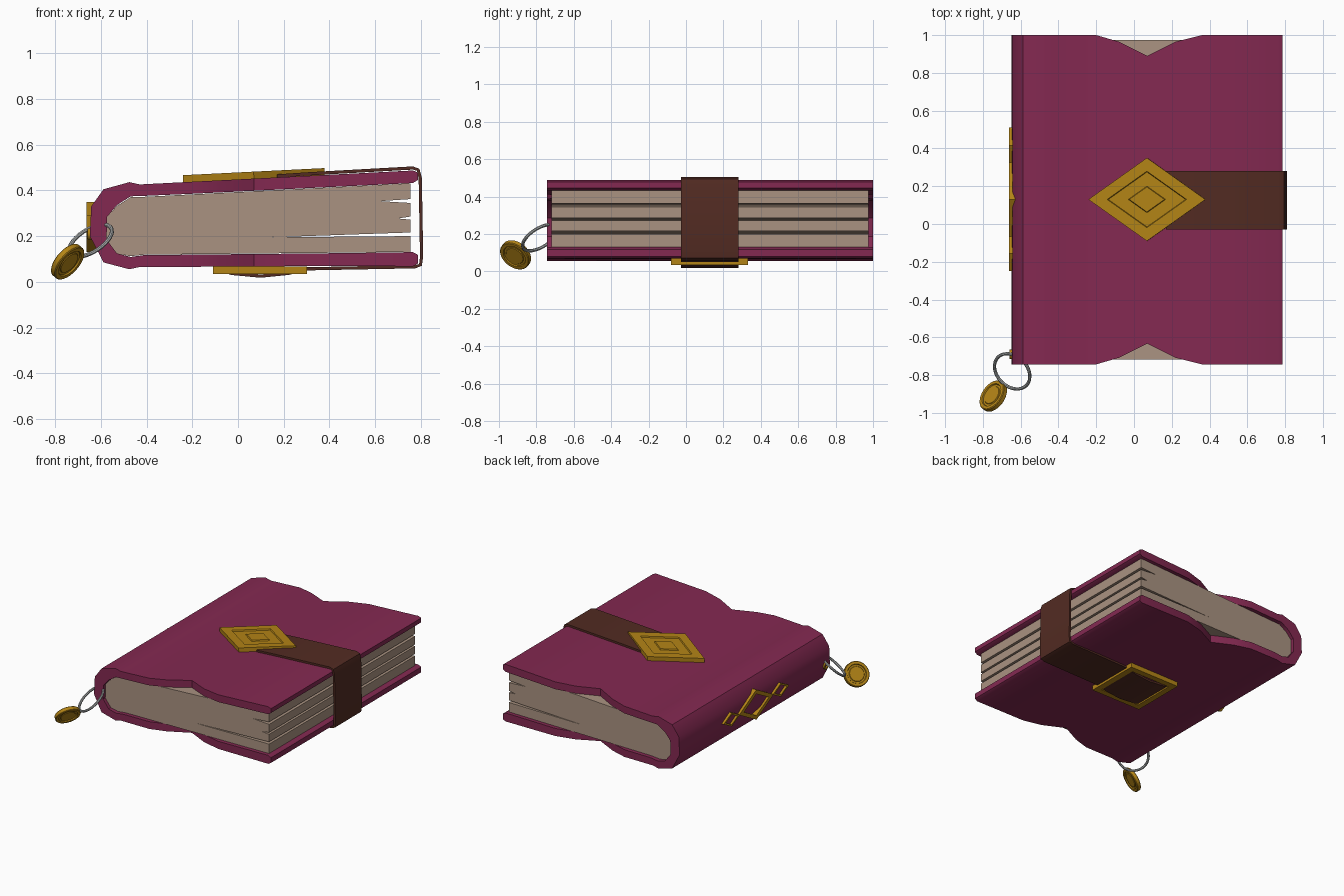
import bpy, bmesh
from math import pi, cos, sin
from mathutils import Vector, Matrix

if "Cube" in bpy.data.objects:
    bpy.data.objects.remove(bpy.data.objects["Cube"])


def material(name, rgb):
    m = bpy.data.materials.new(name)
    m.diffuse_color = (*rgb, 1)
    m.use_nodes = True
    m.node_tree.nodes["Principled BSDF"].inputs["Base Color"].default_value = m.diffuse_color
    return m


CLOTH = material("cover_cloth", (0.23, 0.022, 0.083))
PAPER = material("paper", (0.40, 0.29, 0.22))
LEATHER = material("leather", (0.085, 0.024, 0.016))
GOLD = material("gold", (0.45, 0.23, 0.008))
SILVER = material("silver", (0.42, 0.44, 0.44))


def loft(name, rings, mat, closed=False, matrix=Matrix()):
    """Skin equal-sized point rings; cap the ends, or close into a loop."""
    bm = bmesh.new()
    vs = [[bm.verts.new(matrix @ Vector(p)) for p in r] for r in rings]
    n = len(vs[0])
    pairs = list(zip(vs, vs[1:])) + ([(vs[-1], vs[0])] if closed else [])
    for a, b in pairs:
        for i in range(n):
            j = (i + 1) % n
            bm.faces.new((a[i], a[j], b[j], b[i]))
    if not closed:
        bm.faces.new(vs[0][::-1])
        bm.faces.new(vs[-1])
    bmesh.ops.recalc_face_normals(bm, faces=bm.faces)
    me = bpy.data.meshes.new(name)
    bm.to_mesh(me)
    bm.free()
    me.materials.append(mat)
    ob = bpy.data.objects.new(name, me)
    bpy.context.collection.objects.link(ob)
    return ob


def lathe(name, profile, sides, mat, matrix, closed=False, turn=0.0):
    """Rings of (radius, height) around local z; 4 sides gives a diamond."""
    rings = [[(r * cos(turn + 2 * pi * i / sides), r * sin(turn + 2 * pi * i / sides), h)
              for i in range(sides)] for r, h in profile]
    return loft(name, rings, mat, closed, matrix)


def place(loc, axis=(0, 0, 1), scale=(1, 1, 1)):
    rot = Vector(axis).to_track_quat('Z', 'Y').to_matrix().to_4x4()
    return Matrix.Translation(loc) @ rot @ Matrix.Diagonal((*scale, 1))


# Cover: outer and inner points from top fore-edge round the spine to the bottom
NOTCH = [(0.36, 0), (0.22, 0.035), (0.07, 0.11), (-0.08, 0.035), (-0.20, 0)]
stations = [((0.787, 0.478), (0.787, 0.446), 0), ((0.765, 0.487), (0.765, 0.432), 0)]
stations += [((x, 0.448 + 0.051 * x), (x, 0.395 + 0.049 * x), d) for x, d in NOTCH]
stations += [((-0.43, 0.426), (-0.41, 0.376), 0), ((-0.475, 0.436), (-0.47, 0.374), 0),
             ((-0.588, 0.405), (-0.53, 0.335), 0), ((-0.642, 0.33), (-0.572, 0.285), 0),
             ((-0.648, 0.20), (-0.575, 0.185), 0), ((-0.588, 0.085), (-0.53, 0.125), 0),
             ((-0.475, 0.055), (-0.47, 0.109), 0), ((-0.43, 0.065), (-0.41, 0.117), 0)]
stations += [((x, 0.067 + 0.006 * x), (x, 0.121 + 0.01 * x), d) for x, d in NOTCH[::-1]]
stations += [((0.765, 0.068), (0.765, 0.130), 0), ((0.787, 0.08), (0.787, 0.118), 0)]
rings = []
for (ox, oz), (ix, iz), d in stations:
    y0, y1 = -0.743 + d, 1.0 - d
    rings.append([(ox, y0, oz), (ox, y1, oz), (ix, y1, iz), (ix, y0, iz)])
loft("cover", rings, CLOTH)

# Page block with tapered gaps between the gatherings
pages = [(-0.41, 0.372), (-0.47, 0.370), (-0.53, 0.332), (-0.575, 0.283), (-0.578, 0.185),
         (-0.53, 0.124), (-0.47, 0.112), (-0.41, 0.119), (0.755, 0.131),
         (0.755, 0.200), (0.15, 0.195), (0.755, 0.216),
         (0.755, 0.272), (0.70, 0.277), (0.755, 0.286),
         (0.755, 0.345), (0.62, 0.353), (0.755, 0.362), (0.755, 0.431)]
loft("pages", [[(x, y, z) for x, z in pages] for y in (-0.718, 0.975)], PAPER)

# Strap wrapping round the fore-edge, arching through the lower buckle
path = [Vector(p) for p in [(0.17, 0.463), (0.30, 0.472), (0.765, 0.498), (0.788, 0.490),
                            (0.797, 0.455), (0.803, 0.11), (0.798, 0.074), (0.775, 0.066),
                            (0.30, 0.057), (0.22, 0.037), (0.10, 0.025), (-0.03, 0.037),
                            (-0.075, 0.056)]]
rings = []
for i, p in enumerate(path):
    t = (path[min(i + 1, len(path) - 1)] - path[max(i - 1, 0)]).normalized()
    o = Vector((-t.y, t.x)) * 0.007
    a, b = p + o, p - o
    rings.append([(a.x, -0.028, a.y), (a.x, 0.28, a.y), (b.x, 0.28, b.y), (b.x, -0.028, b.y)])
loft("strap", rings, LEATHER)

# Upper clasp: diamond plate with a recess and raised centre
lathe("top_clasp", [(1, 0), (1, 0.038), (0.68, 0.038), (0.66, 0.029), (0.32, 0.029),
                    (0.30, 0.037)], 4, GOLD,
      place((0.07, 0.13, 0.444), (-0.05, 0, 1), (0.22, 0.31, 1)))

# Lower buckle: square frame
frame = [(0.29, 0.034), (0.29, 0.068), (0.228, 0.068), (0.228, 0.034)]
lathe("bottom_buckle", frame, 4, GOLD, place((0.096, 0.126, 0)), closed=True, turn=pi / 4)

# Spine ornament: one large and two small diamond frames
spine_band = [(1, 0), (1, 0.045), (0.72, 0.045), (0.72, 0)]
to_spine = Matrix.Rotation(-pi / 2, 4, 'Y')
for name, y, hy, hz in (("spine_diamond", 0.13, 0.20, 0.11),
                        ("spine_tip_front", -0.155, 0.095, 0.05),
                        ("spine_tip_back", 0.415, 0.095, 0.05)):
    lathe(name, spine_band, 4, GOLD, Matrix.Translation((-0.618, y, 0.24)) @ to_spine
          @ Matrix.Diagonal((hz, hy, 1, 1)), closed=True)

# Eyelet and ring through the spine
eyelet = [(0.025, 0), (0.025, 0.02), (0.014, 0.02), (0.014, 0)]
lathe("eyelet", eyelet, 16, GOLD, Matrix.Translation((-0.638, -0.69, 0.21)) @ to_spine, closed=True)
tube = [(0.106 + 0.009 * cos(a * pi / 4), 0.009 * sin(a * pi / 4)) for a in range(8)]
lathe("ring", tube, 32, SILVER, place((-0.645, -0.78, 0.18), (-0.47, -0.47, 0.75)), closed=True)

# Coin charm, rimmed and stepped on both faces
half = [(0.050, 0.012), (0.053, 0.008), (0.064, 0.008), (0.067, 0.015), (0.084, 0.015),
        (0.088, 0.011)]
coin = half + [(r, -h) for r, h in half[::-1]]
lathe("coin_charm", coin, 28, GOLD, place((-0.745, -0.911, 0.088), (0.67, -0.46, -0.58)))

# Smooth shading with sharp edges kept
bpy.ops.object.select_all(action='SELECT')
bpy.context.view_layer.objects.active = bpy.data.objects["cover"]
bpy.ops.object.shade_smooth_by_angle(angle=0.6)
